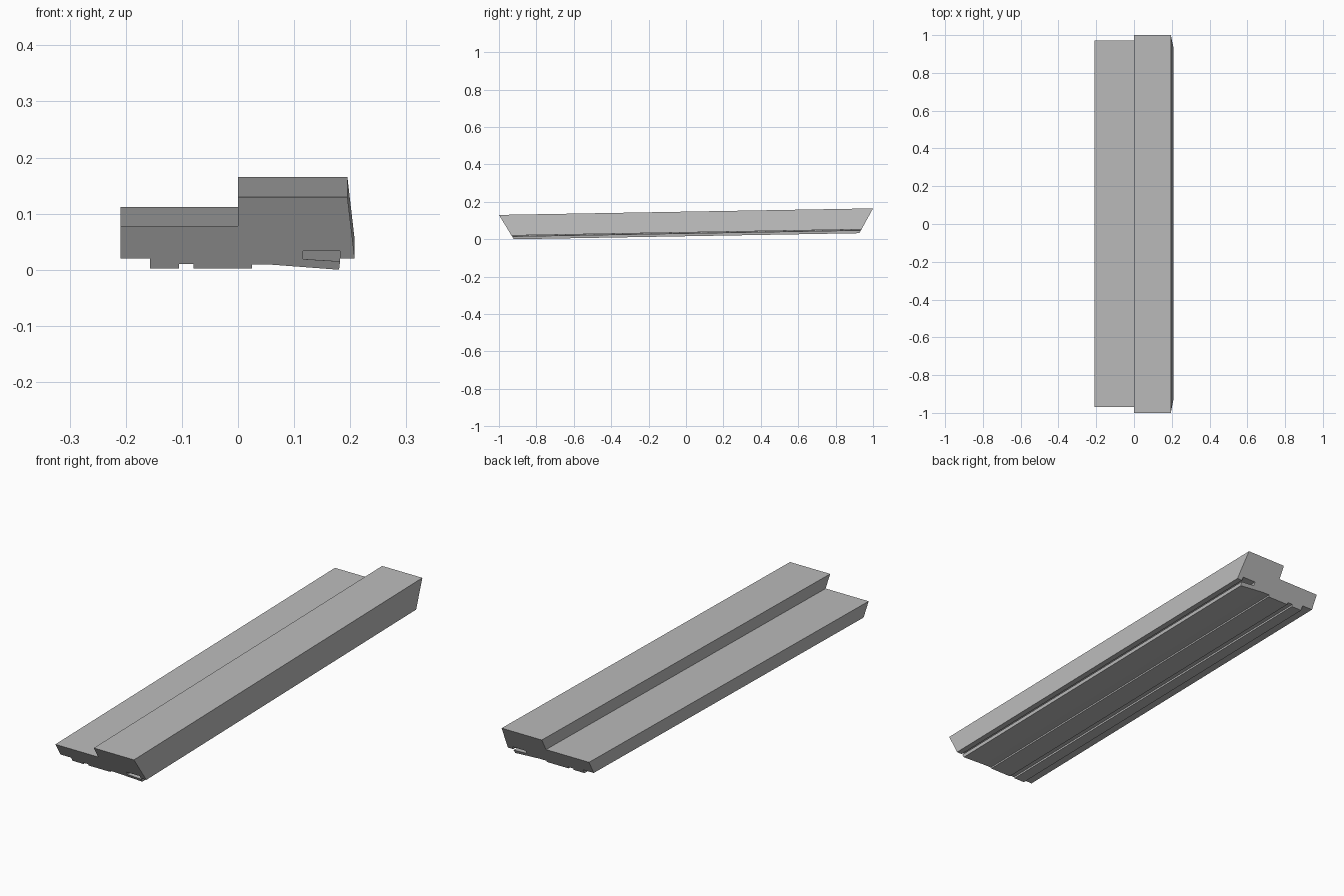
import bpy
import bmesh

cube = bpy.data.objects.get("Cube")
if cube:
    bpy.data.objects.remove(cube, do_unlink=True)

SLOPE = 0.0175        # rise of the strip per unit of length
FRONT_RAKE = 0.61     # undercut of the front end per unit of height
BACK_RAKE = 0.55      # undercut of the back end
TOP = 0.13            # height of the front top edge

# Cross-section (x, z) at the front end
profile = [
    # raised and lower top surfaces
    (0.195, TOP), (0.0, TOP), (0.0, 0.078), (-0.209, 0.078),
    # underside with its feet and grooves
    (-0.209, 0.02), (-0.157, 0.02), (-0.157, 0.002), (-0.105, 0.002),
    (-0.105, 0.01), (-0.079, 0.01), (-0.079, 0.002), (0.025, 0.002),
    (0.025, 0.009), (0.06, 0.009), (0.18, 0.0),
    # tongue, slot and outer lip
    (0.182, 0.015), (0.116, 0.019), (0.116, 0.033), (0.182, 0.033),
    (0.182, 0.02), (0.208, 0.02),
]


def front_point(x, z):
    return x, -1 + FRONT_RAKE * (TOP - z), z


def back_point(x, z):
    # follow the sloping strip to the raked back plane
    y0 = front_point(x, z)[1]
    h = z - SLOPE * y0
    back_top = TOP + 2 * SLOPE
    y = (1 - BACK_RAKE * (back_top - h)) / (1 - BACK_RAKE * SLOPE)
    return x, y, h + SLOPE * y


# Single grey material
grey = bpy.data.materials.new("plain grey")
grey.use_nodes = True
colour = (0.5, 0.5, 0.5, 1)
grey.diffuse_color = colour
grey.node_tree.nodes["Principled BSDF"].inputs["Base Color"].default_value = colour

# Stepped strip: two raked ends joined by long flat sides
bm = bmesh.new()
front = [bm.verts.new(front_point(*p)) for p in profile]
back = [bm.verts.new(back_point(*p)) for p in profile]
bm.faces.new(front)
bm.faces.new(back[::-1])
for i in range(len(profile)):
    j = (i + 1) % len(profile)
    bm.faces.new((front[j], front[i], back[i], back[j]))
bmesh.ops.recalc_face_normals(bm, faces=bm.faces)

mesh = bpy.data.meshes.new("stepped_strip")
bm.to_mesh(mesh)
bm.free()
mesh.materials.append(grey)
strip = bpy.data.objects.new("stepped_strip", mesh)
bpy.context.collection.objects.link(strip)
